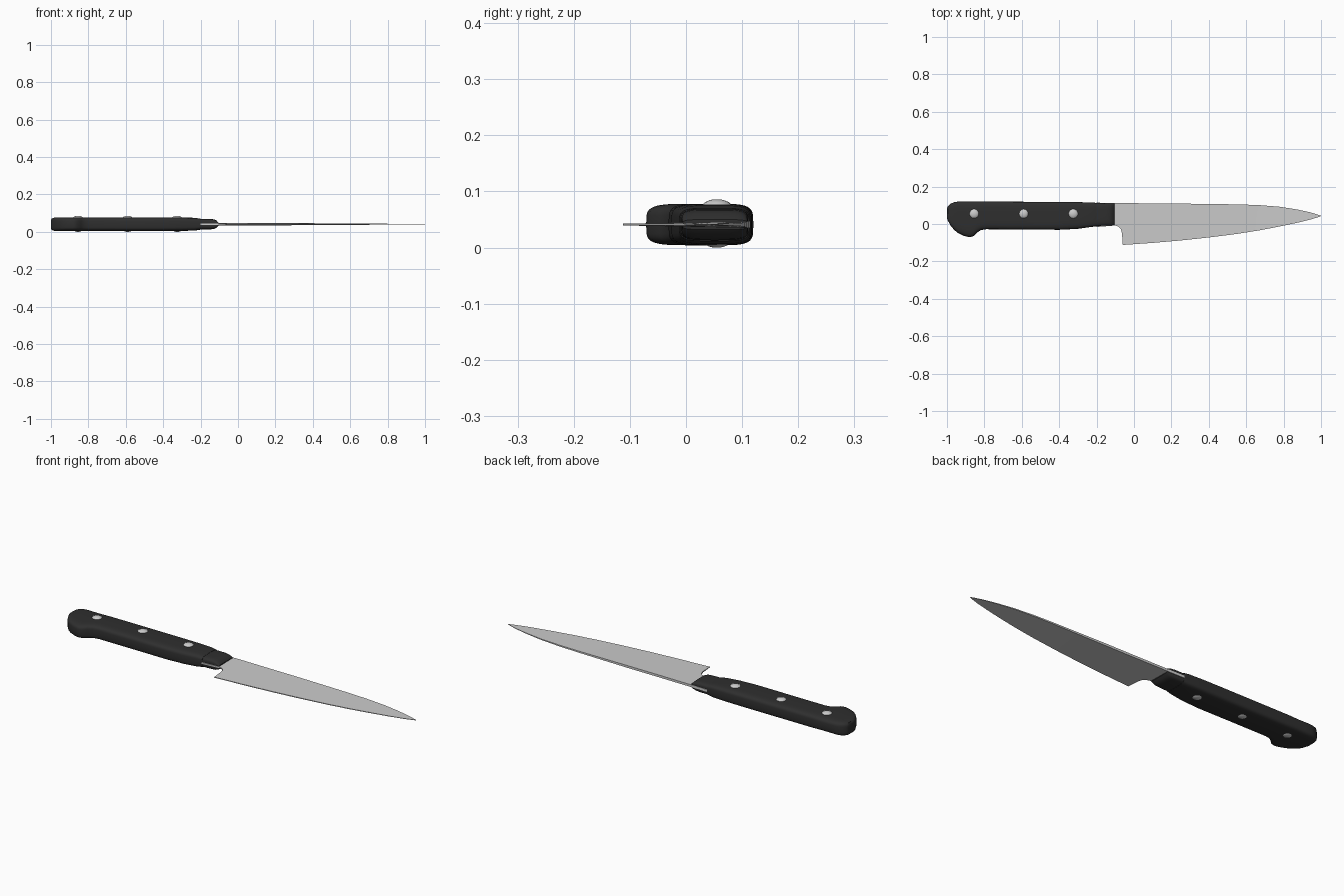
import bpy, bmesh, math

if "Cube" in bpy.data.objects:
    bpy.data.objects.remove(bpy.data.objects["Cube"])

ZC = 0.041  # mid-plane of the knife


def material(name, c):
    m = bpy.data.materials.new(name)
    m.diffuse_color = (c, c, c, 1)
    m.use_nodes = True
    m.node_tree.nodes["Principled BSDF"].inputs["Base Color"].default_value = m.diffuse_color
    return m


black = material("black_plastic", 0.028)


def loft(name, rings, mat=None, angle=35):
    """Skin a list of equal-length point rings and cap both ends."""
    bm = bmesh.new()
    vs = [[bm.verts.new(p) for p in r] for r in rings]
    n = len(rings[0])
    for a, b in zip(vs, vs[1:]):
        for i in range(n):
            j = (i + 1) % n
            bm.faces.new((a[i], a[j], b[j], b[i]))
    bm.faces.new(vs[0])
    bm.faces.new(vs[-1])
    bmesh.ops.recalc_face_normals(bm, faces=bm.faces)
    me = bpy.data.meshes.new(name)
    bm.to_mesh(me)
    bm.free()
    ob = bpy.data.objects.new(name, me)
    bpy.context.collection.objects.link(ob)
    if mat:
        me.materials.append(mat)
    bpy.ops.object.select_all(action='DESELECT')
    ob.select_set(True)
    bpy.context.view_layer.objects.active = ob
    bpy.ops.object.shade_smooth_by_angle(angle=math.radians(angle))
    return ob


def rounded(x, lo, hi, h, power, n=40):
    """Rounded-rectangle cross-section in the YZ plane."""
    pts = []
    for i in range(n):
        a = 2 * math.pi * i / n
        c, s = math.cos(a), math.sin(a)
        y = math.copysign(abs(c) ** (2 / power), c)
        z = math.copysign(abs(s) ** (2 / power), s)
        pts.append((x, (lo + hi) / 2 + (hi - lo) / 2 * y, ZC + h * z))
    return pts


# Handle: x, lower y, upper y, half thickness
handle = [(-1.0, 0.03, 0.085, 0.024), (-0.995, 0.018, 0.095, 0.031),
          (-0.98, -0.01, 0.109, 0.036), (-0.96, -0.033, 0.117, 0.037),
          (-0.94, -0.049, 0.12, 0.037), (-0.91, -0.063, 0.12, 0.037),
          (-0.88, -0.071, 0.12, 0.037), (-0.86, -0.066, 0.12, 0.037),
          (-0.84, -0.047, 0.12, 0.037), (-0.82, -0.033, 0.12, 0.037),
          (-0.79, -0.028, 0.12, 0.037), (-0.6, -0.029, 0.119, 0.037),
          (-0.4, -0.031, 0.118, 0.037), (-0.3, -0.026, 0.117, 0.036),
          (-0.23, -0.016, 0.115, 0.034), (-0.2, -0.012, 0.113, 0.029)]
loft("handle", [rounded(*s, 4.5) for s in handle], black)

# Bolster between handle and blade
bolster = [(-0.205, -0.011, 0.112, 0.028), (-0.15, -0.008, 0.111, 0.028),
           (-0.13, -0.008, 0.11, 0.026), (-0.115, -0.007, 0.11, 0.02),
           (-0.105, -0.006, 0.11, 0.009)]
loft("bolster", [rounded(*s, 4.5) for s in bolster], black)


# Blade with tang: wedge section, thinner toward the cutting edge
def wedge(x, lo, hi):
    f = min(1, (1 - x) / 0.9 + 0.2)
    t = lambda y: (0.0015 + 0.0045 * (y + 0.115) / 0.23) * f
    mid = lo + (hi - lo) * 0.5
    return [(x, y, ZC + s * t(y)) for y, s in
            ((hi, 1), (mid, 1), (lo, 1), (lo, -1), (mid, -1), (hi, -1))]


blade = [(-0.2, -0.016, 0.114), (-0.1, -0.008, 0.112), (-0.083, -0.014, 0.112),
         (-0.07, -0.027, 0.112), (-0.064, -0.05, 0.112), (-0.06, -0.112, 0.112),
         (0.1, -0.101, 0.11), (0.25, -0.088, 0.109), (0.4, -0.072, 0.107),
         (0.55, -0.053, 0.105), (0.67, -0.034, 0.101), (0.78, -0.013, 0.092),
         (0.87, 0.006, 0.078), (0.94, 0.023, 0.063), (0.98, 0.035, 0.051),
         (1.0, 0.042, 0.044)]
loft("blade", [wedge(*s) for s in blade], angle=30)

# Domed rivets passing through the handle
half = [(0.006, 0.0), (0.014, 0.002), (0.021, 0.005), (0.025, 0.009)]
profile = half + [(r, 0.086 - d) for r, d in reversed(half)]
for k, x in enumerate((-0.855, -0.59, -0.325)):
    rings = [[(x + r * math.cos(a * math.pi / 12), 0.055 + r * math.sin(a * math.pi / 12), z)
              for a in range(24)] for r, z in profile]
    loft(f"rivet_{k + 1}", rings, angle=40)
